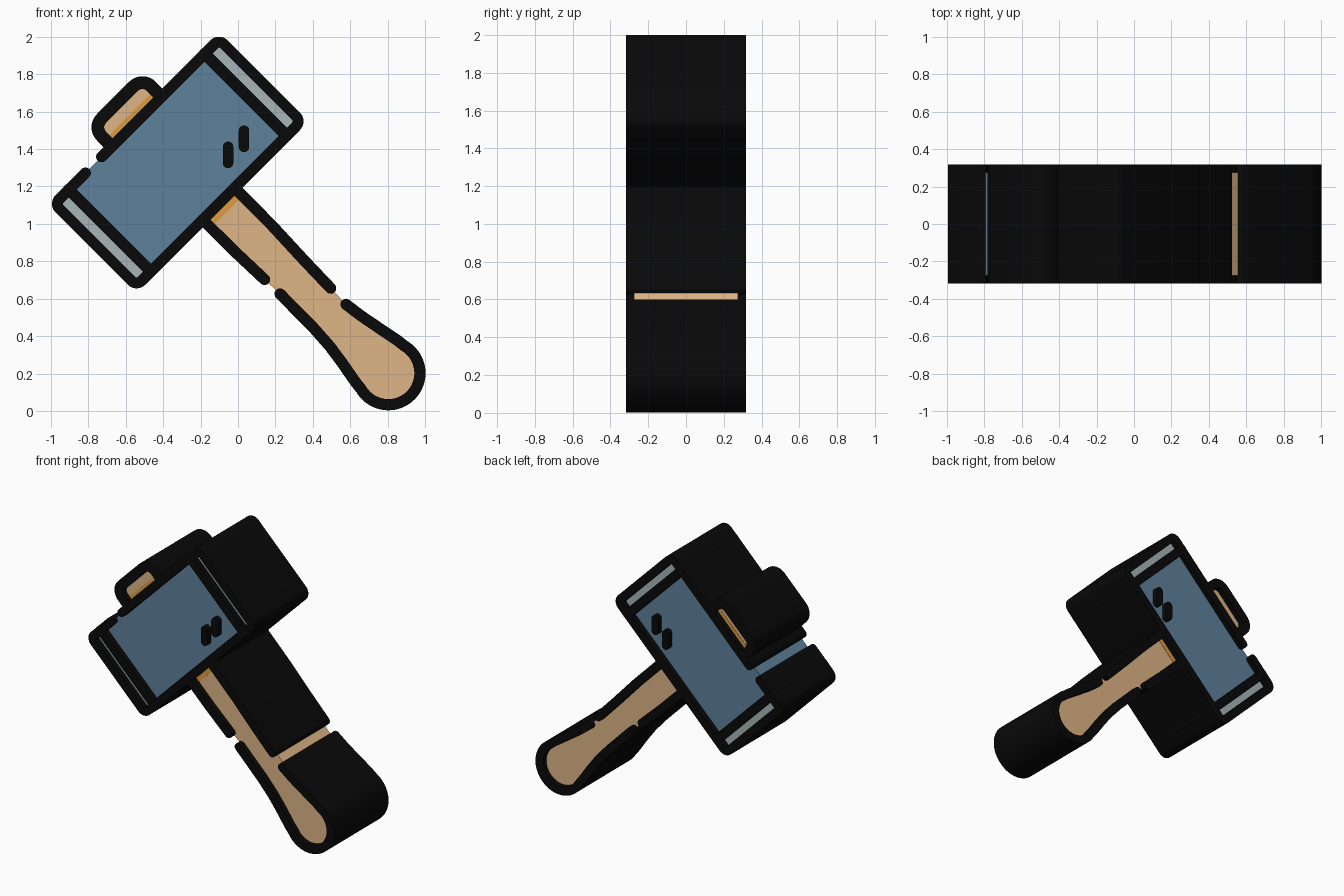
import bpy, bmesh, math

if "Cube" in bpy.data.objects:
    bpy.data.objects.remove(bpy.data.objects["Cube"])

S = math.sqrt(0.5)
CX, CZ = -0.322, 1.328      # centre of the hammer head
LINE, FILL = 0.317, 0.276   # half depths of outlines and coloured fills


def material(name, rgb):
    m = bpy.data.materials.new(name)
    m.diffuse_color = [(c / 255) ** 2.2 for c in rgb] + [1]
    m.use_nodes = True
    m.node_tree.nodes["Principled BSDF"].inputs["Base Color"].default_value = m.diffuse_color
    return m


BLACK = material("black", (17, 17, 17))
BLUE = material("blue", (95, 128, 154))
GREY = material("pale_grey", (165, 179, 182))
TAN = material("wood", (222, 180, 133))
ORANGE = material("wood_shadow", (220, 155, 65))


def tilt(p):
    # u runs along the head, v points up the handle
    return CX + (p[0] - p[1]) * S, CZ + (p[0] + p[1]) * S


def slab(name, pts, depth, mat, tilted=True):
    # extrude an outline symmetrically through y
    pts = [tilt(p) if tilted else p for p in pts]
    bm = bmesh.new()
    f = bm.faces.new([bm.verts.new((x, -depth, z)) for x, z in pts])
    ext = bmesh.ops.extrude_face_region(bm, geom=[f])
    bmesh.ops.translate(bm, vec=(0, 2 * depth, 0),
                        verts=[g for g in ext["geom"] if isinstance(g, bmesh.types.BMVert)])
    bmesh.ops.recalc_face_normals(bm, faces=bm.faces)
    me = bpy.data.meshes.new(name)
    bm.to_mesh(me)
    bm.free()
    me.materials.append(mat)
    ob = bpy.data.objects.new(name, me)
    bpy.context.collection.objects.link(ob)
    bpy.ops.object.select_all(action='DESELECT')
    ob.select_set(True)
    bpy.context.view_layer.objects.active = ob
    bpy.ops.object.shade_smooth_by_angle(angle=math.radians(30))
    return ob


def arc(cx, cy, r, a0, a1, n=10):
    return [(cx + r * math.cos(math.radians(a0 + (a1 - a0) * i / n)),
             cy + r * math.sin(math.radians(a0 + (a1 - a0) * i / n))) for i in range(n + 1)]


def rect(u0, u1, v0, v1):
    return [(u0, v0), (u1, v0), (u1, v1), (u0, v1)]


def stroke(name, pts, w, tilted=True):
    # thick line with round caps along an open path
    left, right, angs = [], [], []
    for i, (x, y) in enumerate(pts):
        a, b = pts[max(i - 1, 0)], pts[min(i + 1, len(pts) - 1)]
        t = math.atan2(b[1] - a[1], b[0] - a[0])
        angs.append(math.degrees(t))
        left.append((x - w * math.sin(t), y + w * math.cos(t)))
        right.append((x + w * math.sin(t), y - w * math.cos(t)))
    end = arc(*pts[-1], w, angs[-1] + 90, angs[-1] - 90)[1:-1]
    start = arc(*pts[0], w, angs[0] - 90, angs[0] - 270)[1:-1]
    return slab(name, left + end + right[::-1] + start, LINE, BLACK, tilted)


# Head outline with a gap on its upper edge, and the two end bands
U, V, R = 0.622, 0.31, 0.037
path = [(-0.267, V)]
for su, sv, a in ((1, 1, 90), (1, -1, 0), (-1, -1, -90), (-1, 1, -180)):
    path += arc(su * (U - R), sv * (V - R), R, a, a - 90)
path.append((-0.388, V))
stroke("head_outline", path, 0.029)
slab("head_body", rect(-0.5, 0.5, -V, V), FILL, BLUE)
for side, s in (("left", -1), ("right", 1)):
    stroke(side + "_band_line", [(s * 0.514, -V), (s * 0.514, V)], 0.031)
    slab(side + "_end_band", rect(*sorted((s * 0.514, s * U)), -V, V), FILL, GREY)

# Two short marks on the head
for i, (x, z) in enumerate(((-0.053, 1.369), (0.032, 1.455))):
    stroke(f"head_mark_{i + 1}", [(x, z - 0.043), (x, z + 0.043)], 0.028, False)

# Knob above the head
knob = ([(-0.188, 0.33)] + arc(-0.188 + 0.066, 0.389, 0.066, 180, 90)
        + arc(0.188 - 0.066, 0.389, 0.066, 90, 0) + [(0.188, 0.33)])
stroke("knob_outline", knob, 0.034)
slab("knob_wood", knob, FILL, TAN)
slab("knob_shadow", rect(-0.175, 0.175, 0.33, 0.364), FILL + 0.002, ORANGE)

# Handle outline in three lines, with gaps on both sides
END = -1.592
grip = ([(0.1, -1.172), (0.113, -1.27), (0.134, -1.38), (0.158, -1.5)]
        + arc(0, END, 0.169, 15, -195, 36)
        + [(-0.158, -1.5), (-0.136, -1.38), (-0.12, -1.27), (-0.112, -1.14), (-0.11, -0.883)])
right_side = [(0.12, -0.31), (0.118, -0.6), (0.108, -0.85), (0.103, -1.053)]
left_side = [(-0.122, -0.31), (-0.121, -0.55), (-0.114, -0.77)]
stroke("handle_right_outline", right_side, 0.03)
stroke("handle_left_outline", left_side, 0.03)
stroke("handle_grip_outline", grip, 0.03)
slab("handle_wood", right_side + grip + left_side[::-1], FILL, TAN)
slab("handle_shadow", rect(-0.115, 0.115, -0.373, -0.32), FILL + 0.002, ORANGE)
